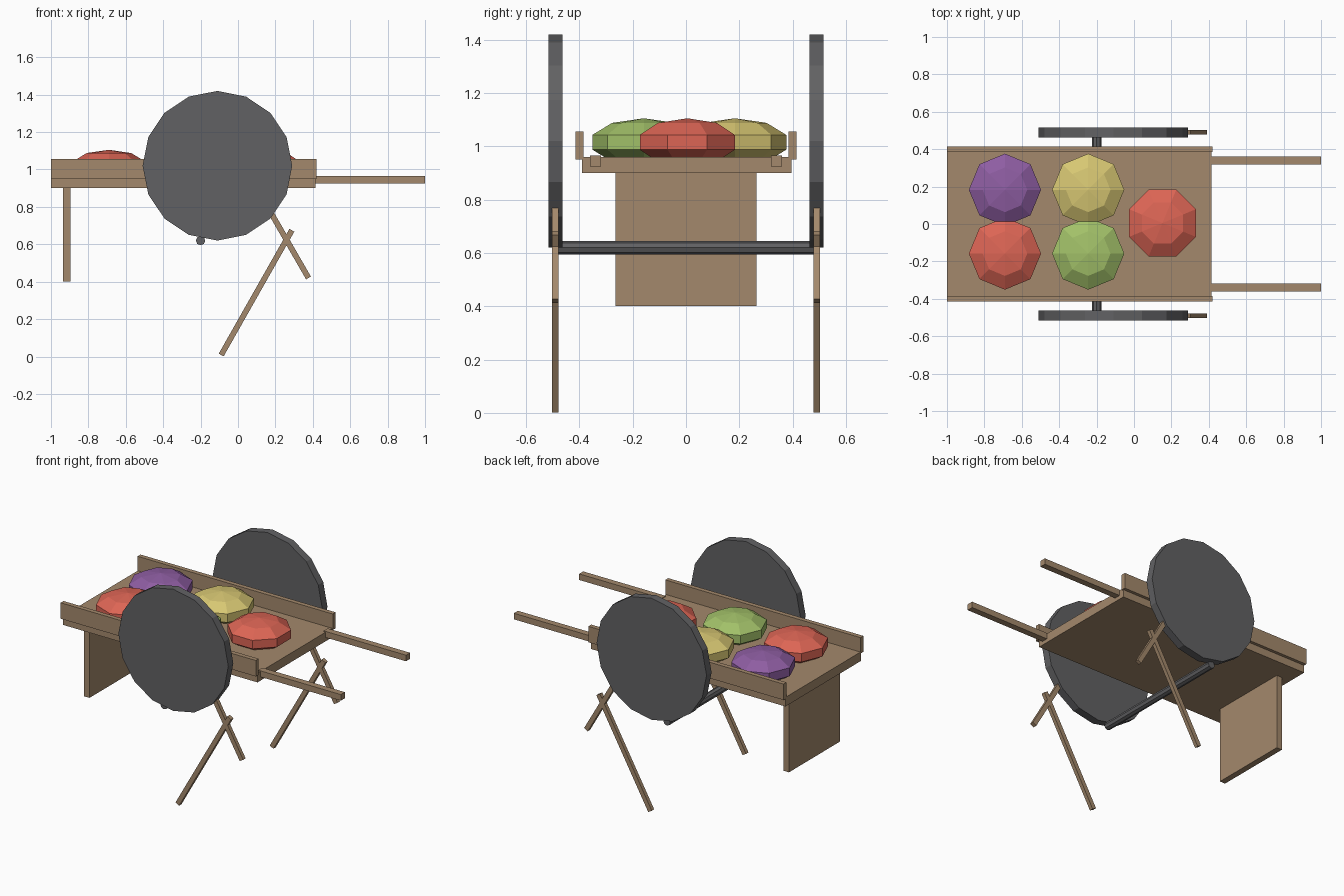
import bpy
import math
from mathutils import Matrix, Vector

if "Cube" in bpy.data.objects:
    bpy.data.objects.remove(bpy.data.objects["Cube"], do_unlink=True)


def material(name, rgb):
    m = bpy.data.materials.new(name)
    m.use_nodes = True
    m.diffuse_color = (*rgb, 1)
    m.node_tree.nodes["Principled BSDF"].inputs["Base Color"].default_value = (*rgb, 1)
    return m


wood = material("wood", (0.37, 0.25, 0.15))
iron = material("dark grey", (0.12, 0.12, 0.125))
red = material("red", (0.72, 0.13, 0.09))
purple = material("purple", (0.27, 0.11, 0.36))
yellow = material("yellow", (0.68, 0.57, 0.17))
green = material("green", (0.36, 0.53, 0.14))


def finish(name, mat):
    ob = bpy.context.object
    ob.name = name
    ob.data.materials.append(mat)
    return ob


def box(name, xs, ys, zs):
    """Wooden board spanning the given ranges."""
    spans = (xs, ys, zs)
    bpy.ops.mesh.primitive_cube_add(size=1)
    ob = finish(name, wood)
    ob.data.transform(Matrix.Diagonal([b - a for a, b in spans]).to_4x4())
    ob.location = [(a + b) / 2 for a, b in spans]
    return ob


def rod(name, radius, length, sides, location):
    """Cylinder lying along y, with a corner at its top."""
    bpy.ops.mesh.primitive_cylinder_add(vertices=sides, radius=radius, depth=length,
                                        location=location, rotation=(math.pi / 2, 0, 0))
    return finish(name, iron)


def leg(name, start, end, y):
    """Slanted square stick between two (x, z) points."""
    a, b = Vector((start[0], y, start[1])), Vector((end[0], y, end[1]))
    half = (b - a).length / 2
    ob = box(name, (-0.015, 0.015), (-0.0125, 0.0125), (-half, half))
    ob.location = (a + b) / 2
    ob.rotation_euler.y = math.atan2(b.x - a.x, b.z - a.z)


def melon(name, x, y, mat, turn=0):
    """Squashed faceted ball resting in the tray."""
    bpy.ops.mesh.primitive_uv_sphere_add(segments=8, ring_count=5, radius=1,
                                         location=(x, y, 1.015))
    ob = finish(name, mat)
    ob.scale = (0.203, 0.203, 0.09)
    ob.rotation_euler.z = turn


# Tray and back support
box("tray_floor", (-1, 0.415), (-0.39, 0.395), (0.9, 0.96))
box("support_board", (-0.935, -0.895), (-0.265, 0.265), (0.4, 0.91))

# Parts repeated on both sides
for side, s in (("left", 1), ("right", -1)):
    box(side + "_rail", (-1, 0.42), sorted((s * 0.385, s * 0.415)), (0.95, 1.055))
    box(side + "_handle", (0.40, 1), sorted((s * 0.318, s * 0.36)), (0.925, 0.965))
    rod(side + "_wheel", 0.4, 0.052, 16, (-0.11, s * 0.489, 1.02))
    leg(side + "_long_leg", (-0.09, 0.008), (0.288, 0.675), s * 0.49)
    leg(side + "_short_leg", (0.377, 0.42), (0.1, 0.9), s * 0.49)

# Axle below the tray
rod("axle", 0.025, 0.97, 8, (-0.2, 0, 0.62))

# Melons
melon("purple_melon", -0.69, 0.183, purple)
melon("back_red_melon", -0.69, -0.158, red)
melon("yellow_melon", -0.245, 0.183, yellow)
melon("green_melon", -0.245, -0.158, green)
melon("front_red_melon", 0.152, 0.005, red, math.pi / 8)
